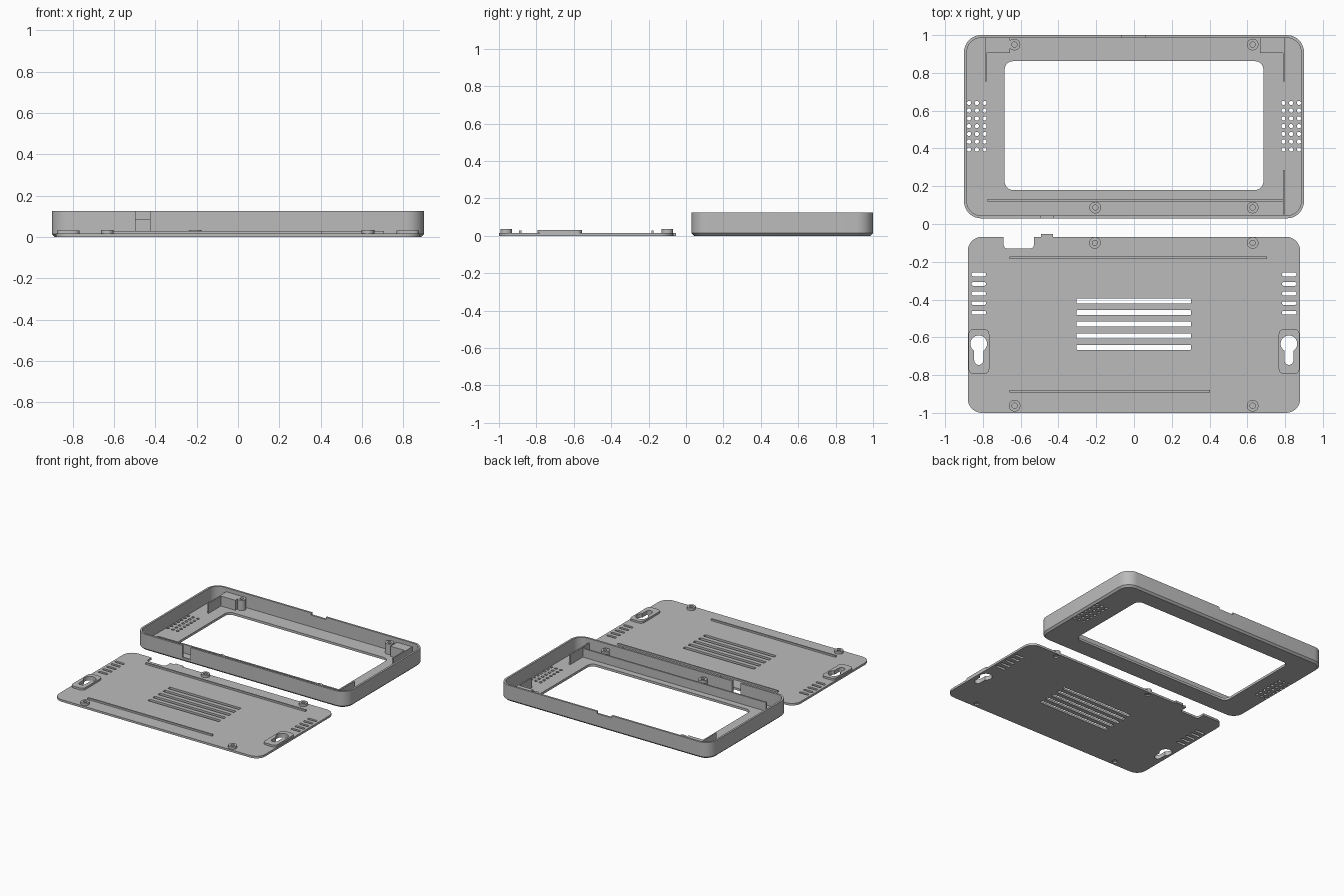
import bpy, bmesh, math

if "Cube" in bpy.data.objects:
    bpy.data.objects.remove(bpy.data.objects["Cube"])

grey = bpy.data.materials.new("grey_plastic")
grey.diffuse_color = (0.5, 0.5, 0.5, 1)
grey.use_nodes = True
grey.node_tree.nodes["Principled BSDF"].inputs["Base Color"].default_value = grey.diffuse_color


def arc(cx, cy, r, a0, a1, n):
    return [(cx + r * math.cos(math.radians(a0 + (a1 - a0) * i / n)),
             cy + r * math.sin(math.radians(a0 + (a1 - a0) * i / n))) for i in range(n + 1)]


def rrect(x0, x1, y0, y1, r, n=8):
    return (arc(x1 - r, y1 - r, r, 0, 90, n) + arc(x0 + r, y1 - r, r, 90, 180, n)
            + arc(x0 + r, y0 + r, r, 180, 270, n) + arc(x1 - r, y0 + r, r, 270, 360, n))


def rect(x0, x1, y0, y1):
    return [(x0, y0), (x1, y0), (x1, y1), (x0, y1)]


def circle(x, y, r, n=20):
    return arc(x, y, r, 0, 360, n)[:-1]


def make(name, bm):
    bmesh.ops.recalc_face_normals(bm, faces=bm.faces)
    me = bpy.data.meshes.new(name)
    bm.to_mesh(me)
    bm.free()
    me.materials.append(grey)
    ob = bpy.data.objects.new(name, me)
    bpy.context.collection.objects.link(ob)
    return ob


def prisms(name, outlines, z0, z1):
    """One mesh holding an upright prism for every outline."""
    bm = bmesh.new()
    for pts in outlines:
        lo = [bm.verts.new((x, y, z0)) for x, y in pts]
        hi = [bm.verts.new((x, y, z1)) for x, y in pts]
        bm.faces.new(lo[::-1])
        bm.faces.new(hi)
        for i in range(len(pts)):
            j = (i + 1) % len(pts)
            bm.faces.new((lo[i], lo[j], hi[j], hi[i]))
    return make(name, bm)


def loft(name, rings):
    """Closed loop of rings: list of (outline, z)."""
    bm = bmesh.new()
    rows = [[bm.verts.new((x, y, z)) for x, y in pts] for pts, z in rings]
    for k, a in enumerate(rows):
        b = rows[(k + 1) % len(rows)]
        for i in range(len(a)):
            j = (i + 1) % len(a)
            bm.faces.new((a[i], a[j], b[j], b[i]))
    return make(name, bm)


def cut(ob, outlines, z0, z1):
    cutter = prisms("cutter", outlines, z0, z1)
    cutter.hide_render = True
    mod = ob.modifiers.new("cut", 'BOOLEAN')
    mod.operation, mod.solver, mod.object = 'DIFFERENCE', 'EXACT', cutter
    bpy.context.view_layer.objects.active = ob
    bpy.ops.object.modifier_apply(modifier="cut")
    bpy.data.objects.remove(cutter)


def tube(name, x, y, r, bore, z0, z1):
    return loft(name, [(circle(x, y, r), z0), (circle(x, y, r), z1),
                       (circle(x, y, bore), z1), (circle(x, y, bore), z0)])


# Front shell: chamfered tray with a screen opening
Y0, Y1, H, W, FLOOR = 0.03, 1.0, 0.125, 0.015, 0.018


def shell_ring(d):
    return rrect(-0.9 + d, 0.9 - d, Y0 + d, Y1 - d, 0.09 - d)


opening = rrect(-0.685, 0.685, 0.18, 0.862, 0.045)
shell = loft("front_shell", [
    (opening, 0), (shell_ring(0.014), 0), (shell_ring(0), 0.014), (shell_ring(0), H),
    (shell_ring(W), H), (shell_ring(W), FLOOR), (opening, FLOOR)])

# Speaker vents, cable notch and latch notch
vents = [circle(s * x, 0.395 + 0.041 * i, 0.0115, 12)
         for s in (-1, 1) for x in (0.791, 0.832, 0.873) for i in range(7)]
cut(shell, vents, -0.1, 0.06)
cut(shell, [rect(-0.495, -0.425, Y0 - 0.05, Y0 + 0.03)], 0.03, 0.2)
cut(shell, [rect(-0.065, 0.06, Y1 - 0.03, Y1 + 0.05)], 0.108, 0.2)

# Screw posts, locating ribs and corner blocks inside the shell
Z = FLOOR - 0.002
for i, (x, y) in enumerate([(-0.633, 0.95), (0.628, 0.95), (-0.205, 0.087), (0.628, 0.087)]):
    tube(f"shell_post_{i + 1}", x, y, 0.031, 0.014, Z, 0.098)
prisms("shell_ribs", [rect(-0.79, -0.78, 0.755, 0.905), rect(0.788, 0.798, 0.755, 0.905),
                      rect(0.788, 0.798, 0.05, 0.285)], Z, 0.095)
prisms("shell_long_rib", [rect(-0.775, 0.788, 0.12, 0.132)], Z, 0.085)
prisms("shell_corner_blocks", [rect(-0.79, -0.657, 0.905, 0.988),
                               rect(0.667, 0.798, 0.905, 0.988)], Z, 0.095)

# Back cover plate with rounded corners
T = 0.016
cover = prisms("back_cover", [rrect(-0.88, 0.88, -1.0, -0.068, 0.075)], 0, T)


def keyhole(x):
    a = math.degrees(math.asin(0.024 / 0.044))
    return arc(x, -0.634, 0.044, -90 + a, 270 - a, 24) + arc(x, -0.722, 0.024, 180, 360, 10)


# Cooling slots, side slots, cable cut-out, hanging holes
slots = [rrect(-0.305, 0.303, y - 0.0135, y + 0.0135, 0.006, 3)
         for y in (-0.408, -0.469, -0.53, -0.592, -0.653)]
slots += [rrect(s * 0.822 - 0.039, s * 0.822 + 0.039, y - 0.01, y + 0.01, 0.0095, 4)
          for s in (-1, 1) for y in (-0.267, -0.317, -0.368, -0.419, -0.47)]
slots += [rrect(-0.69, -0.53, -0.13, 0.0, 0.02, 5)]
keyholes = [keyhole(-0.822), keyhole(0.82)]
cut(cover, slots + keyholes, -0.1, 0.1)

# Screw bosses with head recesses underneath
screws = [(-0.207, -0.1), (0.628, -0.1), (-0.632, -0.962), (0.628, -0.962)]
cut(cover, [circle(x, y, 0.02) for x, y in screws], -0.1, 0.01)
for i, (x, y) in enumerate(screws):
    tube(f"cover_boss_{i + 1}", x, y, 0.031, 0.014, T - 0.002, 0.035)

# Raised pads around the hanging holes
pads = prisms("hanging_pads", [rrect(s * 0.821 - 0.055, s * 0.821 + 0.055, -0.795, -0.555, 0.03)
                               for s in (-1, 1)], T - 0.002, 0.031)
cut(pads, keyholes, -0.1, 0.1)

# Cover ribs and the tab that closes the cable notch
prisms("cover_ribs", [rect(-0.66, 0.705, -0.185, -0.173),
                      rect(-0.66, 0.403, -0.892, -0.88)], T - 0.002, 0.029)
prisms("cover_tab", [rect(-0.493, -0.428, -0.08, -0.053)], 0, T)

# Smooth the rounded corners, keep edges sharp
for ob in bpy.context.scene.objects:
    ob.select_set(True)
bpy.context.view_layer.objects.active = shell
bpy.ops.object.shade_smooth_by_angle(angle=math.radians(30))
